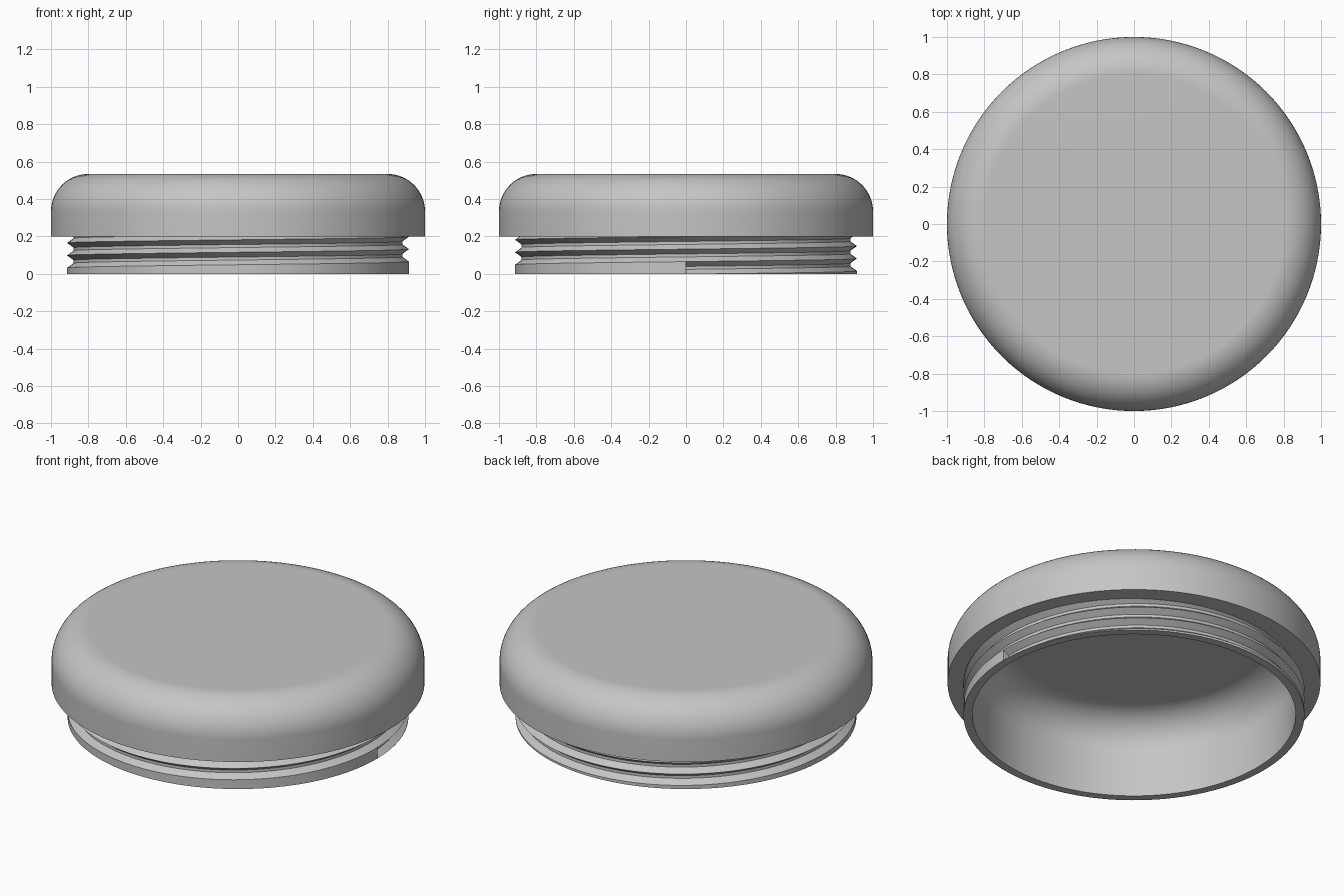
import bpy, bmesh
from math import sin, cos, pi, radians

SEGMENTS = 128
LID_TOP, CEILING, FILLET = 0.534, 0.467, 0.2
INNER_R, COLLAR_R, COLLAR_TOP = 0.867, 0.914, 0.2
PITCH, ROOT_R, FIRST_TURN = 0.0667, 0.879, 0.032

cube = bpy.data.objects.get("Cube")
if cube:
    bpy.data.objects.remove(cube)

grey = bpy.data.materials.new("plain_grey")
grey.use_nodes = True
grey.diffuse_color = (0.56, 0.56, 0.56, 1)
grey.node_tree.nodes["Principled BSDF"].inputs["Base Color"].default_value = (0.56, 0.56, 0.56, 1)


def finish(bm, name):
    """Weld, orient and smooth a mesh, then add it to the scene."""
    bmesh.ops.remove_doubles(bm, verts=bm.verts, dist=0.0002)
    bmesh.ops.recalc_face_normals(bm, faces=bm.faces)
    mesh = bpy.data.meshes.new(name)
    bm.to_mesh(mesh)
    bm.free()
    mesh.materials.append(grey)
    obj = bpy.data.objects.new(name, mesh)
    bpy.context.collection.objects.link(obj)
    bpy.ops.object.select_all(action="DESELECT")
    obj.select_set(True)
    bpy.context.view_layer.objects.active = obj
    bpy.ops.object.shade_smooth_by_angle(angle=radians(25))
    # Keep the large flat faces evenly shaded
    weighted = obj.modifiers.new("flat_shading", "WEIGHTED_NORMAL")
    weighted.keep_sharp = True


def fillet(radius, top, steps=14):
    """Quarter arc from a flat top down to a vertical wall."""
    arc = [i * pi / 2 / steps for i in range(steps + 1)]
    return [(radius - FILLET + FILLET * sin(a), top - FILLET + FILLET * cos(a)) for a in arc]


# Domed lid: outer shell, underside ledge and filleted hollow
profile = [(0, LID_TOP)] + fillet(1.0, LID_TOP)
profile += [(1.0, COLLAR_TOP), (INNER_R, COLLAR_TOP)]
profile += fillet(INNER_R, CEILING)[::-1] + [(0, CEILING)]
bm = bmesh.new()
verts = [bm.verts.new((r, 0, z)) for r, z in profile]
edges = [bm.edges.new(pair) for pair in zip(verts, verts[1:])]
bmesh.ops.spin(bm, geom=verts + edges, axis=(0, 0, 1), cent=(0, 0, 0),
               angle=2 * pi, steps=SEGMENTS)
finish(bm, "lid")


# Threaded collar: each column follows the helical groove a little higher
def collar_column(turn):
    points = [(INNER_R, COLLAR_TOP), (INNER_R, 0), (COLLAR_R, 0)]
    for k in range(3):
        mid = FIRST_TURN + PITCH * (turn + k)
        points += [(COLLAR_R, max(0, mid - PITCH / 2)), (ROOT_R, mid - 0.008),
                   (ROOT_R, mid + 0.008), (COLLAR_R, mid + PITCH / 2)]
    return points


bm = bmesh.new()
columns = []
for i in range(SEGMENTS + 1):
    a = 2 * pi * i / SEGMENTS
    columns.append([bm.verts.new((r * cos(a), r * sin(a), z))
                    for r, z in collar_column(i / SEGMENTS)])
for left, right in zip(columns, columns[1:]):
    for j in range(len(left) - 1):
        bm.faces.new((left[j], right[j], right[j + 1], left[j + 1]))
# Flat end wall where the groove begins
bm.faces.new(columns[0][3:7])
finish(bm, "threaded_collar")
